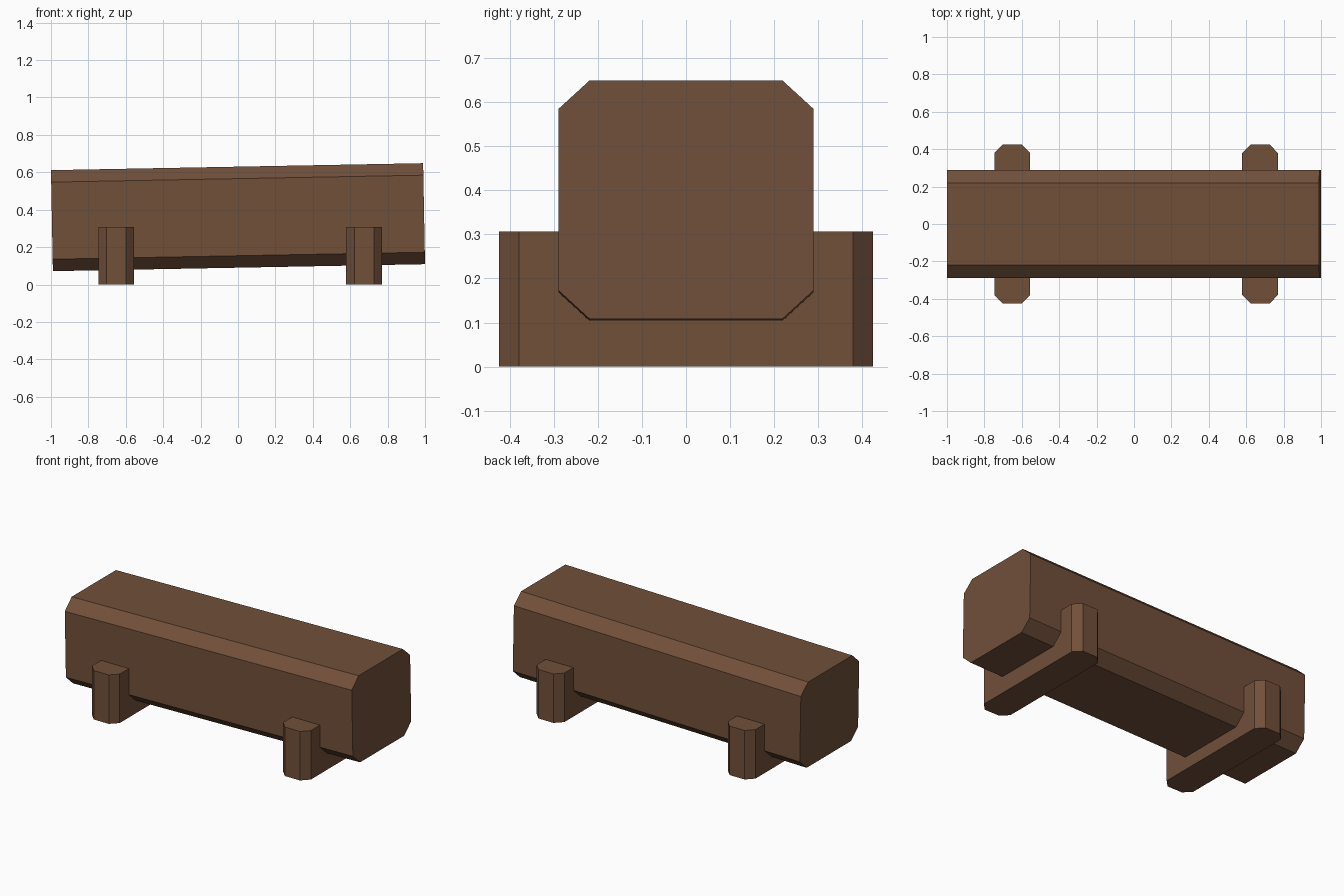
import bpy
import bmesh
import math

cube = bpy.data.objects.get("Cube")
if cube:
    bpy.data.objects.remove(cube, do_unlink=True)

# Single brown wood colour
wood = bpy.data.materials.new("brown_wood")
wood.use_nodes = True
colour = (0.165, 0.079, 0.042, 1)
wood.diffuse_color = colour
wood.node_tree.nodes["Principled BSDF"].inputs["Base Color"].default_value = colour


def octagon(half_a, half_b, cut_a, cut_b):
    """Outline of a rectangle with its four corners cut off."""
    a, b = half_a - cut_a, half_b - cut_b
    return [(half_a, -b), (half_a, b), (a, half_b), (-a, half_b),
            (-half_a, b), (-half_a, -b), (-a, -half_b), (a, -half_b)]


def prism(name, outline, length, place):
    """Join two copies of an outline; place maps (a, b, distance) to x, y, z."""
    bm = bmesh.new()
    start, end = ([bm.verts.new(place(a, b, d)) for a, b in outline]
                  for d in (-length / 2, length / 2))
    bm.faces.new(start)
    bm.faces.new(end)
    for i in range(len(outline)):
        bm.faces.new((start[i - 1], start[i], end[i], end[i - 1]))
    bmesh.ops.recalc_face_normals(bm, faces=bm.faces)
    mesh = bpy.data.meshes.new(name)
    bm.to_mesh(mesh)
    bm.free()
    mesh.materials.append(wood)
    obj = bpy.data.objects.new(name, mesh)
    bpy.context.collection.objects.link(obj)
    return obj


# Main beam, tilted slightly up towards +x
beam = prism("beam", octagon(0.289, 0.27, 0.07, 0.064), 1.99,
             lambda a, b, d: (d, a, b))
beam.location.z = 0.36
beam.rotation_euler.y = -math.atan(0.0187)

# Two cross supports with cut corners
for name, x in (("right_support", -0.651), ("left_support", 0.674)):
    support = prism(name, octagon(0.096, 0.424, 0.044, 0.045), 0.307,
                    lambda a, b, d: (a, b, d))
    support.location = (x, 0, 0.1535)
